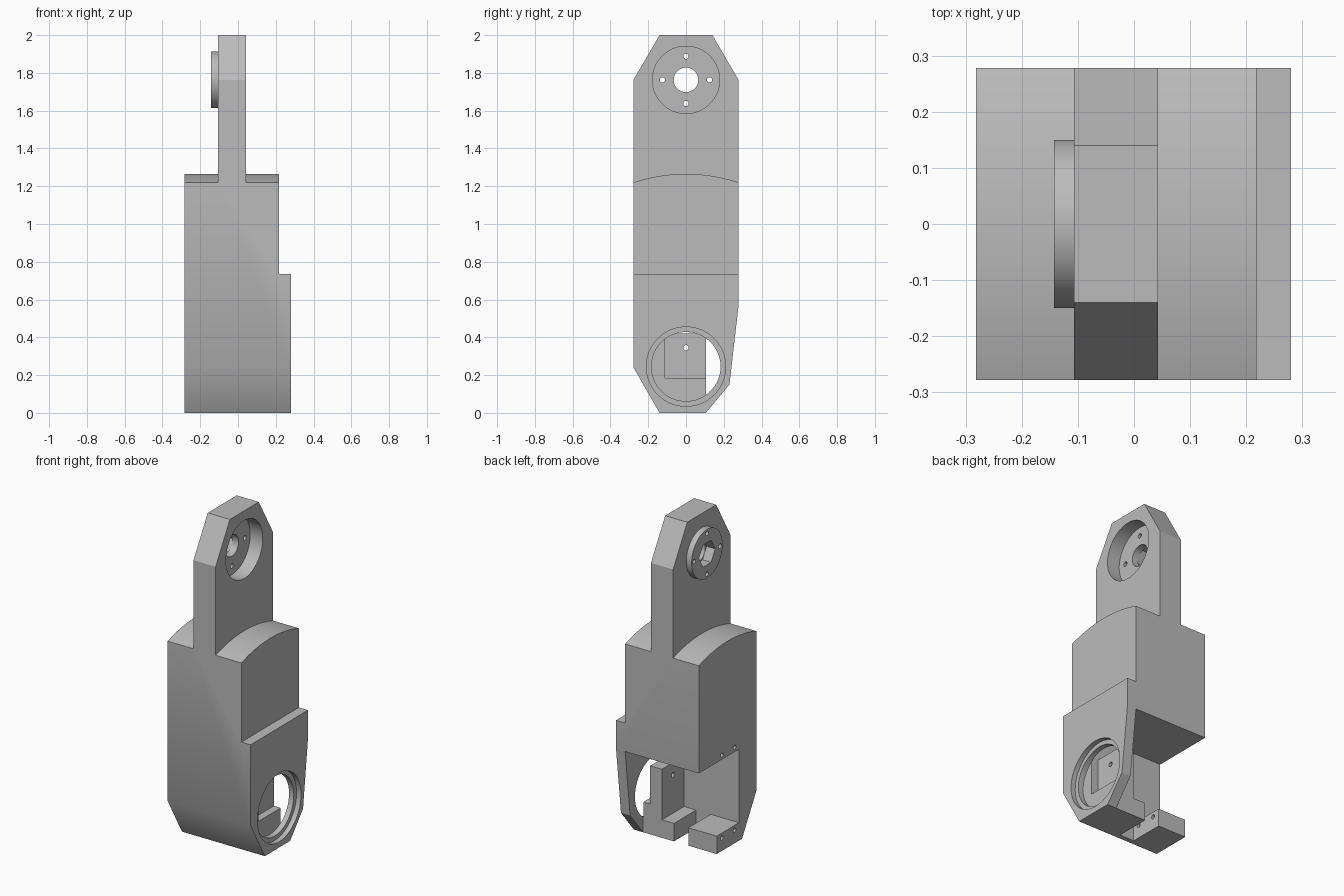
import bpy
import bmesh
from math import sin, cos, pi, sqrt

cube = bpy.data.objects.get("Cube")
if cube:
    bpy.data.objects.remove(cube, do_unlink=True)

grey = bpy.data.materials.new("light grey")
grey.use_nodes = True
colour = (0.5, 0.5, 0.5, 1)
grey.diffuse_color = colour
grey.node_tree.nodes["Principled BSDF"].inputs["Base Color"].default_value = colour


def prism(name, profile, start, end, axis="x"):
    """Extrude a closed profile along x (points are y, z) or y (points are x, z)."""
    bm = bmesh.new()
    place = (lambda a, b: (start, a, b)) if axis == "x" else (lambda a, b: (a, start, b))
    face = bm.faces.new([bm.verts.new(place(a, b)) for a, b in profile])
    extruded = bmesh.ops.extrude_face_region(bm, geom=[face])["geom"]
    step = (end - start, 0, 0) if axis == "x" else (0, end - start, 0)
    bmesh.ops.translate(bm, vec=step,
                        verts=[v for v in extruded if isinstance(v, bmesh.types.BMVert)])
    bmesh.ops.recalc_face_normals(bm, faces=bm.faces)
    mesh = bpy.data.meshes.new(name)
    bm.to_mesh(mesh)
    bm.free()
    mesh.materials.append(grey)
    obj = bpy.data.objects.new(name, mesh)
    bpy.context.collection.objects.link(obj)
    return obj


def ring(y, z, radius, sides=64):
    return [(y + radius * cos(2 * pi * i / sides), z + radius * sin(2 * pi * i / sides))
            for i in range(sides)]


def rect(a0, a1, b0, b1):
    return [(a0, b0), (a1, b0), (a1, b1), (a0, b1)]


def combine(target, tool, operation="DIFFERENCE"):
    """Apply a boolean and throw the tool away."""
    bpy.context.view_layer.objects.active = target
    mod = target.modifiers.new(operation.lower(), "BOOLEAN")
    mod.operation, mod.solver, mod.object = operation, "EXACT", tool
    bpy.ops.object.modifier_apply(modifier=mod.name)
    bpy.data.objects.remove(tool, do_unlink=True)


def drill(y, z, radius, start, end, sides=64):
    combine(arm, prism("drill", ring(y, z, radius, sides), start, end))


LEFT, RIGHT, PLATE = -0.282, 0.28, 0.218
NECK_LEFT, NECK_RIGHT = -0.107, 0.043
HALF = 0.278
HUB_Z, BEARING_Z = 1.763, 0.245

# Whole side silhouette as one solid
arm = prism("link_arm", [(-0.14, 0), (0.105, 0), (0.23, 0.15), (HALF, 0.565), (HALF, HUB_Z),
                         (0.14, 2), (-0.14, 2), (-HALF, HUB_Z), (-HALF, 0.24)], LEFT, RIGHT)

# Step above the bearing plate
combine(arm, prism("plate_step", rect(-1, 1, 0.735, 3), PLATE, 1))

# Curved shoulders on both sides of the neck
sagitta = 0.045
radius = (HALF ** 2 + sagitta ** 2) / (2 * sagitta)
arc = [(y, 1.265 - radius + sqrt(radius ** 2 - y ** 2))
       for y in (-0.3 + 0.6 * i / 32 for i in range(33))]
shoulder = arc + [(0.3, 3), (-0.3, 3)]
combine(arm, prism("left_shoulder", shoulder, -1, NECK_LEFT))
combine(arm, prism("right_shoulder", shoulder, NECK_RIGHT, 1))

# Motor bay: open rear, then a stepped floor leaving blocks and a post
combine(arm, prism("rear_opening", rect(-1, PLATE, -1, 0.56), 0.105, 1, "y"))
bay = [(-1, 0.56), (-1, 0.11), (-0.09, 0.11), (-0.09, -1), (0.008, -1), (0.008, 0.11),
       (0.09, 0.11), (0.09, 0.42), (0.17, 0.42), (0.17, 0.185), (PLATE, 0.185), (PLATE, 0.56)]
combine(arm, prism("bay", bay, -0.11, 0.5, "y"))

# Bearing seat in the side plate
drill(0, BEARING_Z, 0.21, 0.25, 1)
drill(0, BEARING_Z, 0.183, 0.216, 1)

# Screw holes of the post, the block and the wall above the bay
drill(0, 0.345, 0.014, 0, 0.2, 16)
for y in (-0.067, 0.057):
    drill(y, 0.08, 0.013, -1, 0, 16)
    drill(y, 0.588, 0.013, -1, -0.09, 16)

# Hub: raised disc, recess, shaft hole, hexagonal pocket and screw circle
combine(arm, prism("hub_disc", ring(0, HUB_Z, 0.15), -0.143, -0.08), "UNION")
drill(0, HUB_Z, 0.178, -0.042, 1)
drill(0, HUB_Z, 0.065, -1, 0)
drill(0, HUB_Z, 0.078, -1, -0.085, 6)
for y, z in ring(0, HUB_Z, 0.125, 4):
    drill(y, z, 0.014, -1, 0, 16)

# Smooth the round walls, keep edges crisp
bpy.ops.object.select_all(action="DESELECT")
arm.select_set(True)
bpy.context.view_layer.objects.active = arm
bpy.ops.object.shade_smooth_by_angle(angle=pi / 6)
